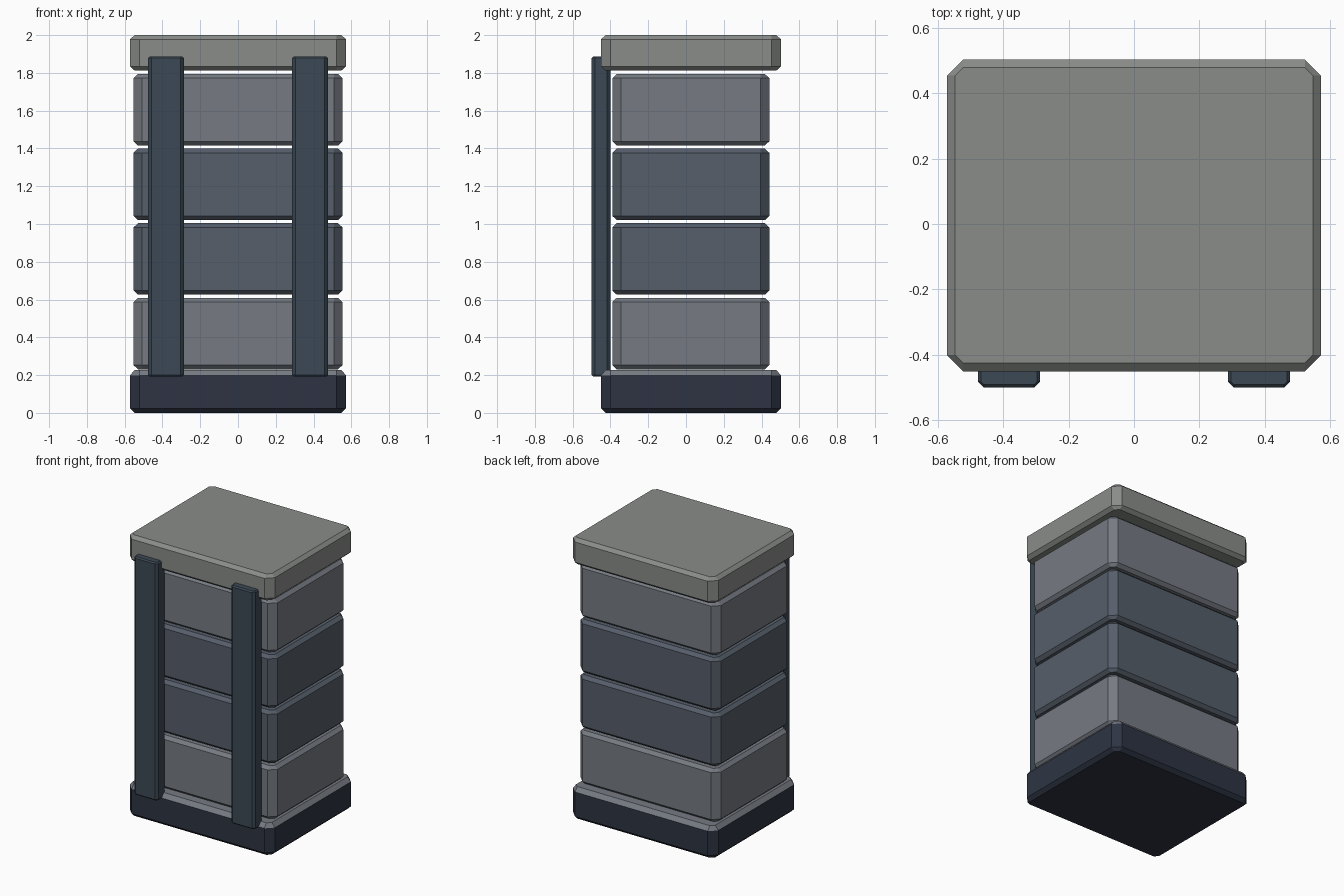
import bpy, bmesh

if "Cube" in bpy.data.objects:
    bpy.data.objects.remove(bpy.data.objects["Cube"])


def material(name, rgb):
    m = bpy.data.materials.new(name)
    m.diffuse_color = (*rgb, 1)
    m.use_nodes = True
    m.node_tree.nodes["Principled BSDF"].inputs["Base Color"].default_value = m.diffuse_color
    return m


def octagon(x0, x1, y0, y1, c):
    return [(x0 + c, y0), (x1 - c, y0), (x1, y0 + c), (x1, y1 - c),
            (x1 - c, y1), (x0 + c, y1), (x0, y1 - c), (x0, y0 + c)]


def chamfered_block(name, x, y, z, corner, inset, lip, mat, top_mat=None, top_lip=None):
    """Block with cut vertical corners and a narrow chamfer round top and bottom."""
    top_lip = top_lip or lip
    outer = octagon(*x, *y, corner)
    inner = octagon(x[0] + inset, x[1] - inset, y[0] + inset, y[1] - inset, corner - inset)
    levels = [(inner, z[0]), (outer, z[0] + lip), (outer, z[1] - top_lip), (inner, z[1])]
    bm = bmesh.new()
    rings = [[bm.verts.new((px, py, h)) for px, py in ring] for ring, h in levels]
    bm.faces.new(rings[0][::-1])
    for k in range(3):
        a, b = rings[k], rings[k + 1]
        for i in range(8):
            j = (i + 1) % 8
            f = bm.faces.new((a[i], a[j], b[j], b[i]))
            f.material_index = 1 if k == 2 and top_mat else 0
    bm.faces.new(rings[3]).material_index = 1 if top_mat else 0
    me = bpy.data.meshes.new(name)
    bm.to_mesh(me)
    bm.free()
    me.materials.append(mat)
    if top_mat:
        me.materials.append(top_mat)
    ob = bpy.data.objects.new(name, me)
    bpy.context.collection.objects.link(ob)
    return ob


navy = material("navy", (0.026, 0.034, 0.055))
steel = material("steel", (0.045, 0.066, 0.09))
slate = material("slate", (0.093, 0.113, 0.145))
grey = material("grey", (0.18, 0.197, 0.225))
pale = material("pale", (0.25, 0.265, 0.25))

# base with a lighter top, and lid
chamfered_block("base", (-.572, .572), (-.45, .503), (0, .228), .05, .025, .024, navy, grey, .03)
chamfered_block("lid", (-.572, .572), (-.45, .503), (1.812, 2), .05, .025, .022, pale)

# four stacked blocks, outer two lighter
for i, mat in enumerate((grey, slate, slate, grey)):
    z = .231 + i * .395
    chamfered_block(f"stack_block_{i + 1}", (-.553, .553), (-.39, .441), (z, z + .378),
                    .046, .023, .022, mat)

# two upright front straps
for name, cx in (("left_strap", -.382), ("right_strap", .382)):
    chamfered_block(name, (cx - .095, cx + .095), (-.5, -.4), (.192, 1.887),
                    .018, .009, .009, steel)
